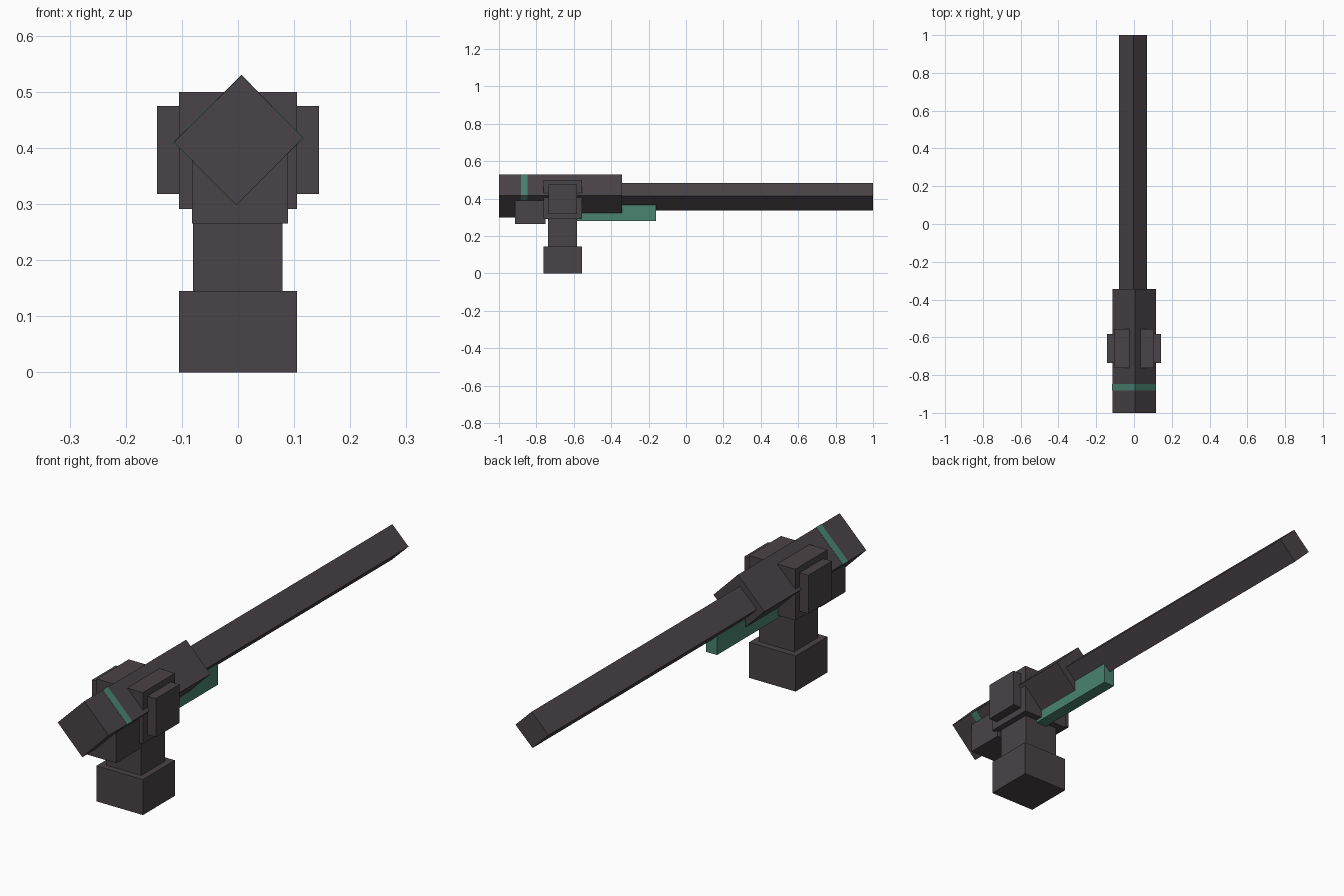
import bpy, bmesh

if "Cube" in bpy.data.objects:
    bpy.data.objects.remove(bpy.data.objects["Cube"])


def material(name, rgb):
    m = bpy.data.materials.new(name)
    m.diffuse_color = (*rgb, 1)
    m.use_nodes = True
    m.node_tree.nodes["Principled BSDF"].inputs["Base Color"].default_value = m.diffuse_color
    return m


GREY = material("dark_grey", (0.068, 0.056, 0.063))
GREEN = material("sea_green", (0.068, 0.225, 0.16))


def prism(name, profile, y0, y1, mat):
    """Extrude an (x, z) outline along y."""
    bm = bmesh.new()
    face = bm.faces.new([bm.verts.new((x, y0, z)) for x, z in profile])
    ext = bmesh.ops.extrude_face_region(bm, geom=[face])
    verts = [g for g in ext["geom"] if isinstance(g, bmesh.types.BMVert)]
    bmesh.ops.translate(bm, verts=verts, vec=(0, y1 - y0, 0))
    bmesh.ops.recalc_face_normals(bm, faces=bm.faces)
    mesh = bpy.data.meshes.new(name)
    bm.to_mesh(mesh)
    bm.free()
    mesh.materials.append(mat)
    obj = bpy.data.objects.new(name, mesh)
    bpy.context.collection.objects.link(obj)
    return obj


def box(name, x, y, z, mat=GREY):
    return prism(name, [(x[0], z[0]), (x[1], z[0]), (x[1], z[1]), (x[0], z[1])], *y, mat)


def grow(profile, k):
    """Scale an outline about its centre."""
    cx = sum(p[0] for p in profile) / len(profile)
    cz = sum(p[1] for p in profile) / len(profile)
    return [(cx + (x - cx) * k, cz + (z - cz) * k) for x, z in profile]


# Stand: foot, post and the cradle around the body
box("base", (-0.105, 0.105), (-0.763, -0.557), (0, 0.145))
box("post", (-0.08, 0.079), (-0.738, -0.584), (0.145, 0.32))
box("cradle", (-0.105, 0.105), (-0.763, -0.555), (0.291, 0.50))
for side, s in (("left", -1), ("right", 1)):
    box(side + "_cheek", sorted((s * 0.10, s * 0.144)), (-0.735, -0.583), (0.318, 0.475))

# Block hanging under the rear of the body
box("rear_block", (-0.082, 0.089), (-0.913, -0.75), (0.265, 0.39))

# Body and barrel: square bars standing on one edge
body = [(0.006, 0.529), (0.116, 0.418), (-0.003, 0.298), (-0.114, 0.410)]
prism("body", body, -1.0, -0.343, GREY)
prism("barrel", [(-0.003, 0.485), (0.070, 0.413), (-0.007, 0.338), (-0.080, 0.410)],
      -0.36, 1.0, GREY)

# Green accents: band round the body and rail under the barrel
prism("body_band", grow(body, 1.012), -0.882, -0.848, GREEN)
box("under_rail", (-0.028, 0.022), (-0.60, -0.16), (0.28, 0.39), GREEN)
